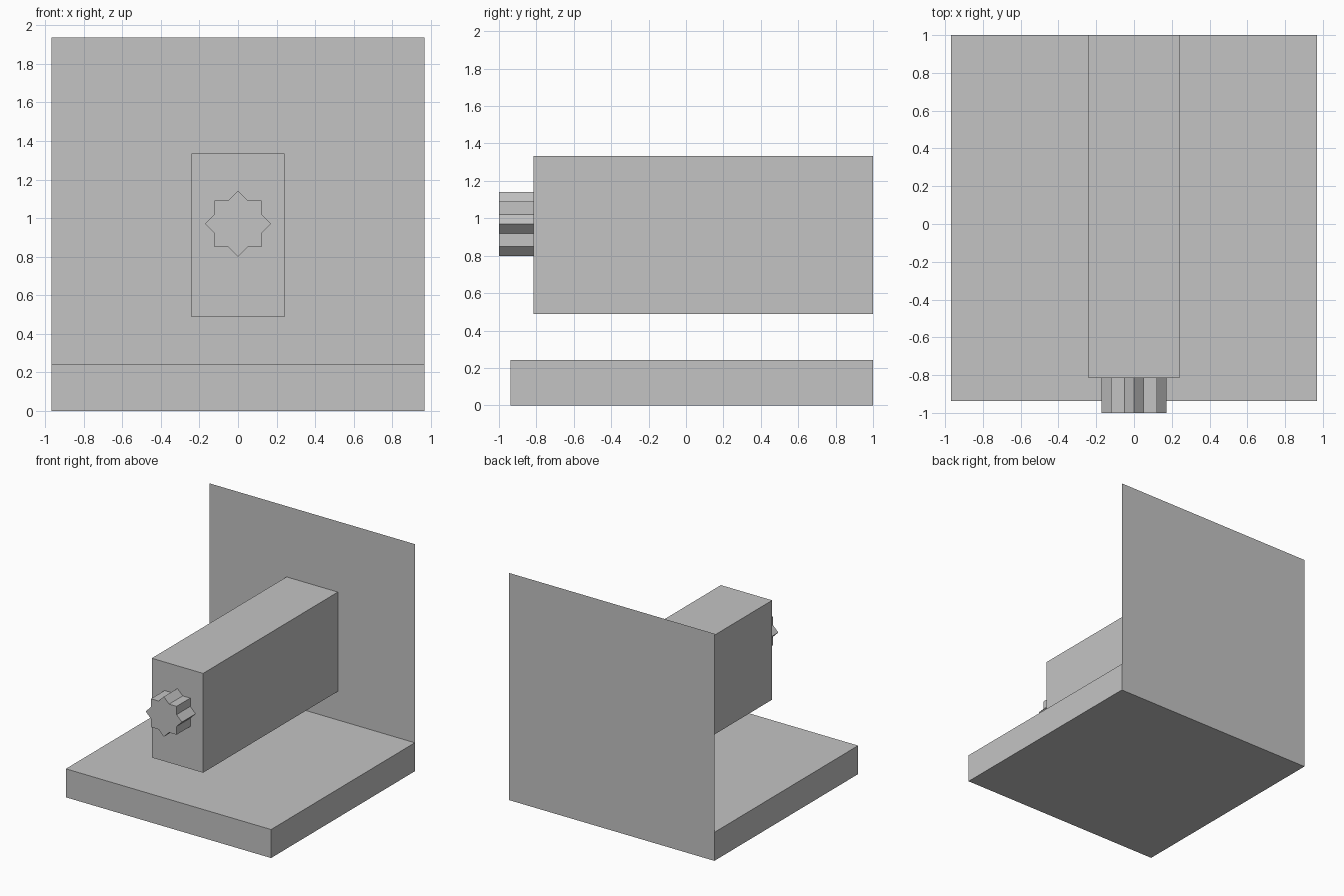
import bpy
import math

cube = bpy.data.objects.get("Cube")
if cube:
    bpy.data.objects.remove(cube, do_unlink=True)

# One plain grey for every part
grey = bpy.data.materials.new("plain_grey")
grey.use_nodes = True
colour = (0.55, 0.55, 0.55, 1.0)
grey.diffuse_color = colour
grey.node_tree.nodes["Principled BSDF"].inputs["Base Color"].default_value = colour


def add_mesh(name, verts, faces):
    mesh = bpy.data.meshes.new(name)
    mesh.from_pydata(verts, [], faces)
    mesh.materials.append(grey)
    obj = bpy.data.objects.new(name, mesh)
    bpy.context.collection.objects.link(obj)
    return obj


def prism(name, outline, front, back):
    """Extrude a counter-clockwise (x, z) outline along y."""
    n = len(outline)
    verts = [(x, y, z) for y in (front, back) for x, z in outline]
    faces = [tuple(range(n)), tuple(reversed(range(n, 2 * n)))]
    faces += [(i, i + n, (i + 1) % n + n, (i + 1) % n) for i in range(n)]
    return add_mesh(name, verts, faces)


def rectangle(half_width, bottom, top):
    return [(-half_width, bottom), (half_width, bottom),
            (half_width, top), (-half_width, top)]


HALF = 0.968
CENTRE_Z = 0.97

# Floor slab and the block reaching out from the wall
prism("floor_slab", rectangle(HALF, 0.0, 0.243), -0.937, 1.0)
prism("wall_block", rectangle(0.242, 0.487, 1.334), -0.816, 1.0)

# Paper-thin back wall
add_mesh("back_wall", [(x, 1.0, z) for x, z in rectangle(HALF, 0.0, 1.937)],
         [(0, 1, 2, 3)])

# Eight-pointed star knob: two squares overlaid at 45 degrees
outer = 0.171
inner = outer * math.cos(math.pi / 4) / math.cos(math.pi / 8)
star = []
for i in range(16):
    r = inner if i % 2 else outer
    a = i * math.pi / 8
    star.append((r * math.cos(a), CENTRE_Z + r * math.sin(a)))
prism("star_knob", star, -1.0, -0.816)
